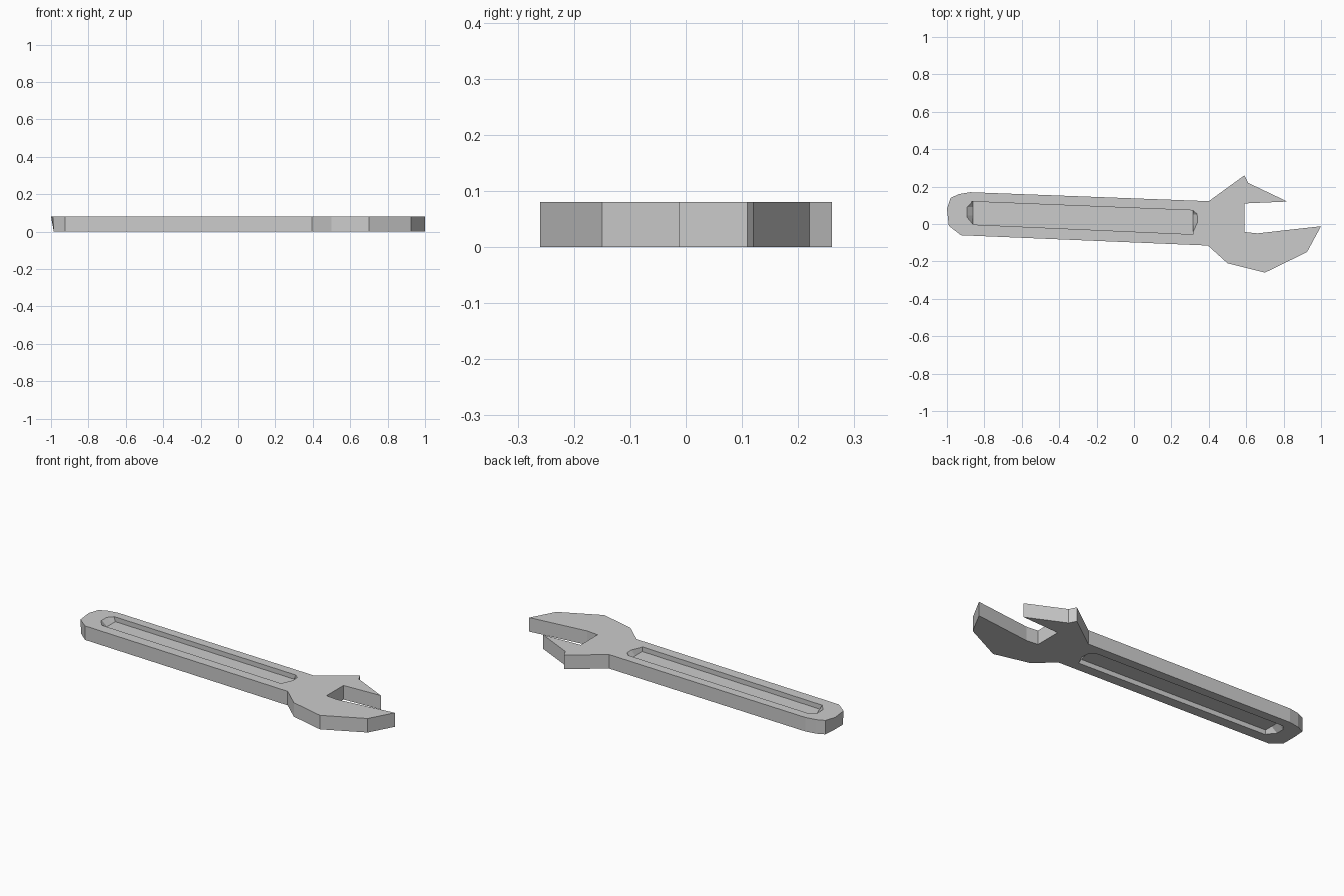
import bpy, bmesh

if "Cube" in bpy.data.objects:
    bpy.data.objects.remove(bpy.data.objects["Cube"])

T = 0.08       # thickness
DEPTH = 0.027  # groove depth on each face


def loft(name, low, high, z0, z1):
    """Closed solid between two outlines with the same point count."""
    bm = bmesh.new()
    a = [bm.verts.new((x, y, z0)) for x, y in low]
    b = [bm.verts.new((x, y, z1)) for x, y in high]
    n = len(a)
    caps = [bm.faces.new(a), bm.faces.new(b)]
    for i in range(n):
        j = (i + 1) % n
        bm.faces.new((a[i], a[j], b[j], b[i]))
    bmesh.ops.triangulate(bm, faces=caps)
    bmesh.ops.recalc_face_normals(bm, faces=bm.faces)
    me = bpy.data.meshes.new(name)
    bm.to_mesh(me)
    bm.free()
    ob = bpy.data.objects.new(name, me)
    bpy.context.collection.objects.link(ob)
    return ob


# wrench body: handle with rounded end, hooked jaw and lower jaw
outline = [(-1.0, 0.08), (-0.98, 0.14), (-0.935, 0.16), (-0.875, 0.17),
           (0.40, 0.122), (0.59, 0.26), (0.61, 0.22), (0.82, 0.12),
           (0.59, 0.11), (0.59, -0.043), (0.66, -0.05), (1.0, -0.012),
           (0.925, -0.15), (0.70, -0.26), (0.50, -0.21), (0.395, -0.115),
           (-0.925, -0.06), (-0.99, -0.01)]
underside = [(max(x, -0.985), y) for x, y in outline]
body = loft("wrench_body", underside, outline, 0, T)

# shallow groove with sloped ends in both faces of the handle
rim = [(-0.90, 0.09), (-0.87, 0.12), (0.315, 0.073), (0.342, 0.05),
       (0.345, 0.01), (0.315, -0.055), (-0.86, -0.003), (-0.90, 0.045)]
floor = [(min(max(x, -0.86), 0.315), y) for x, y in rim]
E = 0.005
cutters = [loft("groove_cutter_top", floor, rim, T - DEPTH, T + E),
           loft("groove_cutter_bottom", rim, floor, -E, DEPTH)]

bpy.context.view_layer.objects.active = body
for c in cutters:
    c.hide_render = True
    m = body.modifiers.new("groove", 'BOOLEAN')
    m.operation = 'DIFFERENCE'
    m.solver = 'EXACT'
    m.object = c
    bpy.ops.object.modifier_apply(modifier=m.name)
for c in cutters:
    bpy.data.objects.remove(c)
